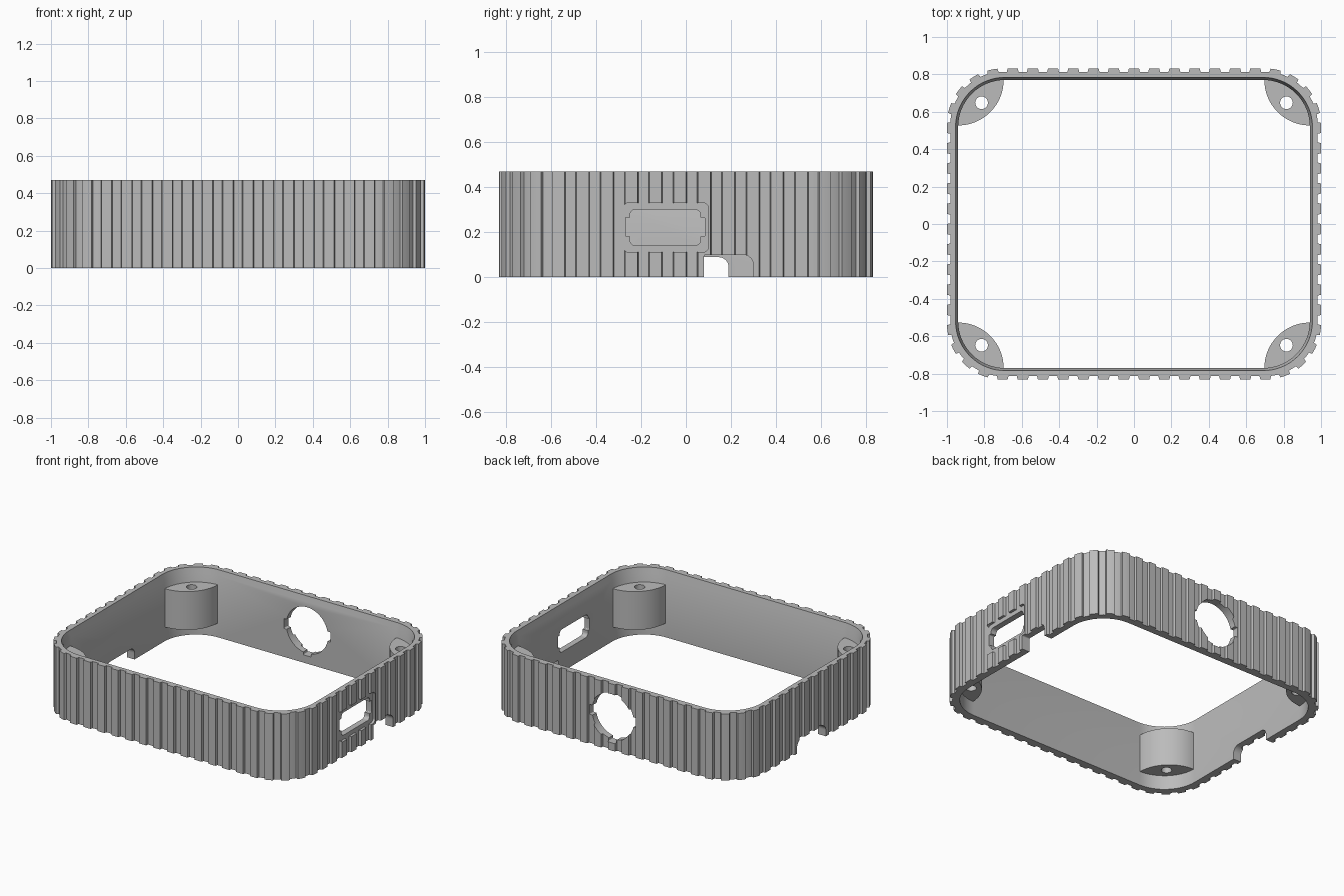
import bpy, bmesh, math
from mathutils import Vector

cube = bpy.data.objects.get("Cube")
if cube:
    bpy.data.objects.remove(cube)

HEIGHT = 0.47
HX, HY, R = 1.0, 0.832, 0.30      # outer rounded rectangle
RIBS, GROOVE = 63, 0.018

grey = bpy.data.materials.new("plain grey")
grey.use_nodes = True
grey.diffuse_color = (0.5, 0.5, 0.5, 1)
grey.node_tree.nodes["Principled BSDF"].inputs["Base Color"].default_value = (0.5, 0.5, 0.5, 1)


def loft(name, rings):
    """Closed solid through rings of 3D points with equal counts."""
    bm = bmesh.new()
    loops = [[bm.verts.new(p) for p in ring] for ring in rings]
    n = len(loops[0])
    for low, high in zip(loops, loops[1:]):
        for i in range(n):
            j = (i + 1) % n
            bm.faces.new((low[i], low[j], high[j], high[i]))
    bm.faces.new(loops[0][::-1])
    bm.faces.new(loops[-1])
    bmesh.ops.recalc_face_normals(bm, faces=bm.faces)
    mesh = bpy.data.meshes.new(name)
    bm.to_mesh(mesh)
    bm.free()
    mesh.materials.append(grey)
    obj = bpy.data.objects.new(name, mesh)
    bpy.context.collection.objects.link(obj)
    return obj


def rounded(u0, u1, v0, v1, r, steps=8):
    """Rounded rectangle as 2D points."""
    pts = []
    corners = [(u1 - r, v1 - r), (u0 + r, v1 - r), (u0 + r, v0 + r), (u1 - r, v0 + r)]
    for k, (cu, cv) in enumerate(corners):
        for i in range(steps + 1):
            a = math.pi / 2 * (k + i / steps)
            pts.append((cu + r * math.cos(a), cv + r * math.sin(a)))
    return pts


def circle(cu, cv, r, n=40):
    return [(cu + r * math.cos(math.tau * i / n), cv + r * math.sin(math.tau * i / n))
            for i in range(n)]


def prism(name, pts, a, b, axis):
    """Extrude 2D points from a to b along the axis."""
    place = {"x": lambda u, v, w: (w, u, v),
             "y": lambda u, v, w: (u, w, v),
             "z": lambda u, v, w: (u, v, w)}[axis]
    return loft(name, [[place(u, v, w) for u, v in pts] for w in (a, b)])


def apply(obj, mod):
    bpy.ops.object.select_all(action="DESELECT")
    bpy.context.view_layer.objects.active = obj
    obj.select_set(True)
    bpy.ops.object.modifier_apply(modifier=mod.name)


def cut(obj, cutter):
    mod = obj.modifiers.new("cut", "BOOLEAN")
    mod.operation, mod.solver, mod.object = "DIFFERENCE", "EXACT", cutter
    apply(obj, mod)
    bpy.data.objects.remove(cutter)


def outline(s, depth):
    """Point at distance s from the middle of the front, moved inwards by depth."""
    straight = [(HX - R), 2 * (HY - R), 2 * (HX - R), 2 * (HY - R), (HX - R)]
    arc = R * math.pi / 2
    pos, d = Vector((0, -HY)), Vector((1, 0))
    for length in straight:
        left = Vector((-d.y, d.x))
        if s <= length:
            return pos + d * s + left * depth
        s -= length
        pos += d * length
        if s <= arc:
            a = s / R
            return pos + left * R + (d * math.sin(a) - left * math.cos(a)) * (R - depth)
        s -= arc
        pos += (d + left) * R
        d = left
    return pos


# Ribbed outer body
pitch = (4 * (HX + HY - 2 * R) + math.tau * R) / RIBS
profile = [(0.0, 1), (0.10, 1), (0.21, 1), (0.25, 0), (0.42, 0),
           (0.58, 0), (0.75, 0), (0.79, 1), (0.90, 1)]
ring = [outline((k + t) * pitch, g * GROOVE) for k in range(RIBS) for t, g in profile]
frame = prism("ribbed_frame", ring, 0, HEIGHT, "z")

# Hollow centre with a chamfered top rim
IX, IY, IR = 0.94, 0.77, 0.25
levels = [(-0.1, 0), (HEIGHT - 0.035, 0), (HEIGHT - 0.005, 0.014), (HEIGHT + 0.1, 0.014)]
cavity = loft("cavity", [[(x, y, z) for x, y in rounded(-IX - g, IX + g, -IY - g, IY + g, IR + g, 16)]
                         for z, g in levels])
cut(frame, cavity)

# Socket recess and stepped socket opening in the +x wall
cut(frame, prism("recess", rounded(-0.28, 0.10, 0.11, 0.33, 0.025), HX - GROOVE, 1.1, "x"))
cut(frame, prism("socket", rounded(-0.25, 0.065, 0.14, 0.30, 0.025), 0.8, 1.1, "x"))
cut(frame, prism("socket_ears", rounded(-0.27, 0.085, 0.18, 0.265, 0.006), 0.8, 1.1, "x"))

# Cable notches in the bottom edge of both side walls
cut(frame, prism("notch", rounded(0.08, 0.30, -0.1, 0.098, 0.045), 0.8, 1.1, "x"))
cut(frame, prism("notch_corner", rounded(0.08, 0.20, -0.1, 0.098, 0.008), 0.8, 1.1, "x"))
cut(frame, prism("notch", rounded(-0.13, 0.19, -0.1, 0.088, 0.045), -1.1, -0.8, "x"))

# Round opening with key slots in the back wall
MID = HEIGHT / 2
cut(frame, prism("round_opening", circle(0, MID, 0.163), 0.6, 1.0, "y"))
cut(frame, prism("side_slots", rounded(-0.182, 0.182, MID - 0.035, MID + 0.035, 0.005), 0.6, 1.0, "y"))
cut(frame, prism("bottom_slot", rounded(-0.03, 0.03, MID - 0.18, MID, 0.005), 0.6, 1.0, "y"))

# Screw bosses in the four corners
BR = 0.243
inner = [(IX - BR * math.cos(a), IY - BR * math.sin(a))
         for a in (math.pi / 2 * i / 16 for i in range(17))]
g = 0.01
wall = rounded(-IX - g, IX + g, -IY - g, IY + g, IR + g, 16)[:17]
bosses = prism("screw_bosses", inner + wall, 0.10, 0.37, "z")
cut(bosses, prism("screw_hole", circle(0.815, 0.648, 0.034, 24), 0, 0.5, "z"))
mirror = bosses.modifiers.new("mirror", "MIRROR")
mirror.use_axis = (True, True, False)
apply(bosses, mirror)

# Smooth curves with sharp edges kept
for obj in (frame, bosses):
    bpy.ops.object.select_all(action="DESELECT")
    bpy.context.view_layer.objects.active = obj
    obj.select_set(True)
    bpy.ops.object.shade_smooth_by_angle(angle=math.radians(25))
